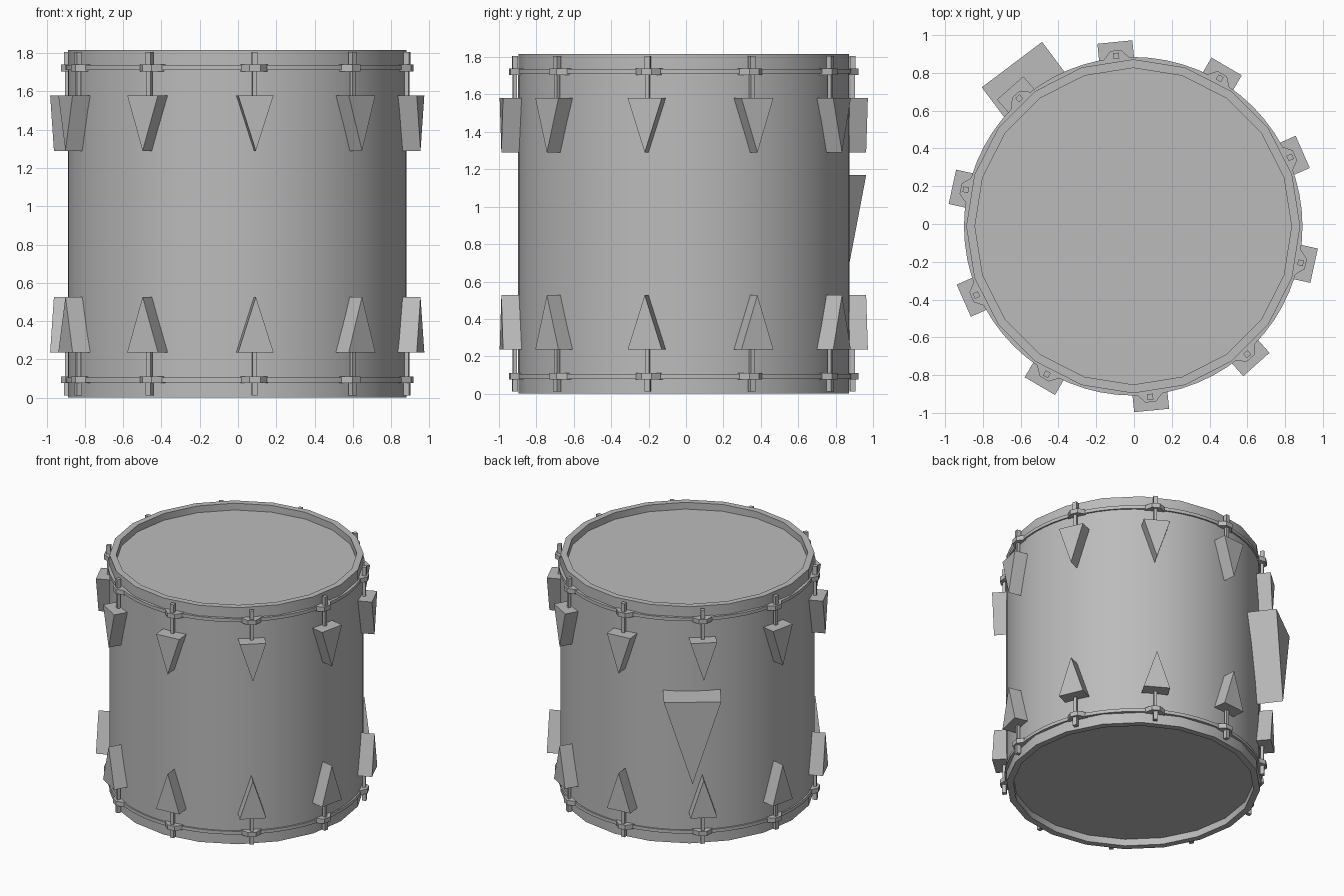
import bpy, bmesh, math
from mathutils import Matrix, Vector

if "Cube" in bpy.data.objects:
    bpy.data.objects.remove(bpy.data.objects["Cube"])

HEIGHT = 1.817
CENTRE = Matrix.Translation((-0.004, -0.012, 0))
LUGS = 10
FIRST_LUG = -84.3

grey = bpy.data.materials.new("plain_grey")
grey.use_nodes = True
grey.diffuse_color = (0.5, 0.5, 0.5, 1)
grey.node_tree.nodes["Principled BSDF"].inputs["Base Color"].default_value = (0.5, 0.5, 0.5, 1)


def finish(name, bm, angle=0, flip=False, smooth=False):
    """Turn a mesh about the drum axis, optionally mirror it to the bottom end."""
    mat = CENTRE @ Matrix.Rotation(math.radians(angle), 4, "Z")
    if flip:
        mat = Matrix.Translation((0, 0, HEIGHT)) @ Matrix.Scale(-1, 4, (0, 0, 1)) @ mat
    bm.transform(mat)
    bmesh.ops.recalc_face_normals(bm, faces=bm.faces[:])
    mesh = bpy.data.meshes.new(name)
    bm.to_mesh(mesh)
    bm.free()
    mesh.materials.append(grey)
    obj = bpy.data.objects.new(name, mesh)
    bpy.context.collection.objects.link(obj)
    if smooth:
        bpy.ops.object.select_all(action="DESELECT")
        obj.select_set(True)
        bpy.context.view_layer.objects.active = obj
        bpy.ops.object.shade_smooth_by_angle(angle=math.radians(30))
    return obj


def prism(points, direction):
    """Extrude a closed outline along a direction."""
    bm = bmesh.new()
    face = bm.faces.new([bm.verts.new(p) for p in points])
    out = bmesh.ops.extrude_face_region(bm, geom=[face], use_keep_orig=True)
    moved = [v for v in out["geom"] if isinstance(v, bmesh.types.BMVert)]
    bmesh.ops.translate(bm, verts=moved, vec=Vector(direction))
    return bm


def tube(inner, outer, low, high, sides):
    """Square-edged hoop around the drum axis."""
    bm = bmesh.new()
    section = [(inner, low), (outer, low), (outer, high), (inner, high)]
    rings = []
    for i in range(sides):
        a = math.tau * i / sides
        rings.append([bm.verts.new((r * math.cos(a), r * math.sin(a), z)) for r, z in section])
    for i in range(sides):
        a, b = rings[i], rings[(i + 1) % sides]
        for j in range(4):
            k = (j + 1) % 4
            bm.faces.new((a[j], b[j], b[k], a[k]))
    return bm


def disc(radius, low, high, sides):
    bm = bmesh.new()
    bmesh.ops.create_cone(bm, cap_ends=True, segments=sides, radius1=radius,
                          radius2=radius, depth=high - low)
    bmesh.ops.translate(bm, verts=bm.verts, vec=(0, 0, (low + high) / 2))
    return bm


def wedge(half_width, inner, outer, tip, top):
    """Block with a downward pointing triangular face, standing out from the shell."""
    return prism([(inner, -half_width, top), (inner, half_width, top), (inner, 0, tip)],
                 (outer - inner, 0, 0))


def post(radius, half, low, high):
    """Upright square bar."""
    return prism([(radius - half, -half, low), (radius + half, -half, low),
                  (radius + half, half, low), (radius - half, half, low)],
                 (0, 0, high - low))


# Shell
finish("shell", tube(0.85, 0.885, HEIGHT - 1.715, 1.715, 64), smooth=True)

# Both ends: skin, hoop, flange and tension hardware
for end, flip in (("top", False), ("bottom", True)):
    finish(end + "_skin", disc(0.85, 1.74, 1.765, 64), flip=flip, smooth=True)
    finish(end + "_hoop", tube(0.838, 0.884, 1.705, HEIGHT, 20), flip=flip, smooth=True)
    finish(end + "_flange", tube(0.86, 0.896, 1.712, 1.737, 64), flip=flip, smooth=True)
    for i in range(LUGS):
        angle = FIRST_LUG + i * 360 / LUGS
        label = f"{end}_%s_{i + 1}"
        finish(label % "lug", wedge(0.093, 0.86, 0.98, 1.29, 1.58), angle, flip)
        ear = [(0.87, -0.075), (0.895, -0.065), (0.935, -0.028),
               (0.935, 0.028), (0.895, 0.065), (0.87, 0.075)]
        finish(label % "hoop_ear", prism([(x, y, 1.705) for x, y in ear], (0, 0, 0.035)),
               angle, flip)
        finish(label % "tension_rod", post(0.907, 0.011, 1.57, 1.74), angle, flip)
        finish(label % "rod_head", post(0.907, 0.015, 1.735, 1.805), angle, flip)

# Large mounting bracket on the back
finish("mounting_bracket", wedge(0.2, 0.855, 1.07, 0.54, 1.17), 126.9)
